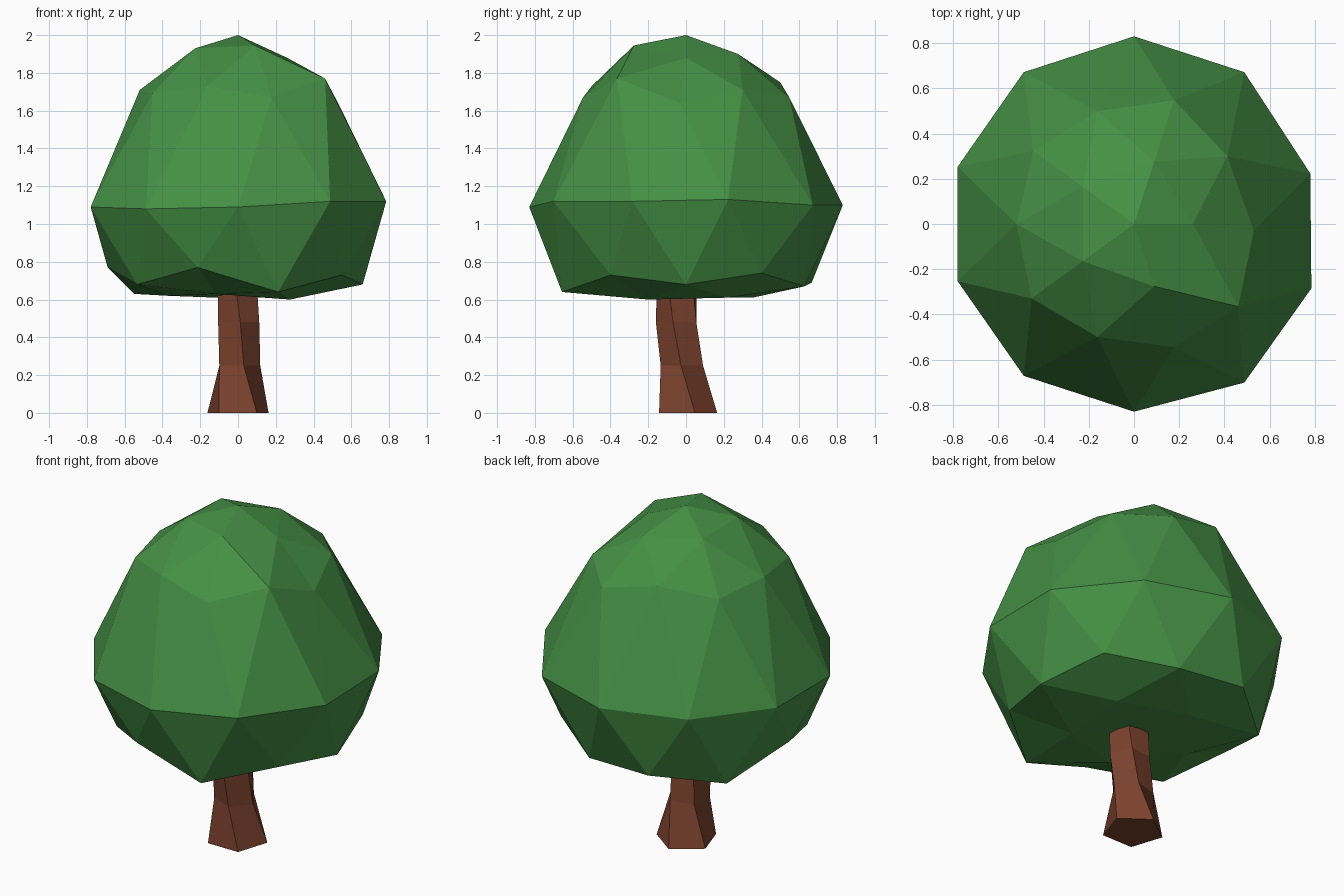
import bpy, bmesh
from math import cos, sin, radians, sqrt
from mathutils import Vector

if "Cube" in bpy.data.objects:
    bpy.data.objects.remove(bpy.data.objects["Cube"])


def finish(bm, name, color):
    bmesh.ops.recalc_face_normals(bm, faces=bm.faces)
    mesh = bpy.data.meshes.new(name)
    bm.to_mesh(mesh)
    bm.free()
    obj = bpy.data.objects.new(name, mesh)
    bpy.context.collection.objects.link(obj)
    mat = bpy.data.materials.new(name + "_material")
    mat.diffuse_color = color
    mat.use_nodes = True
    mat.node_tree.nodes["Principled BSDF"].inputs["Base Color"].default_value = mat.diffuse_color
    mesh.materials.append(mat)
    return obj


# Crown: a sphere of 80 triangles whose rings are reshaped
bm = bmesh.new()
bmesh.ops.create_icosphere(bm, subdivisions=2, radius=1)
unit = [(v, v.co.normalized()) for v in bm.verts]

# (level on the unit sphere, first angle, radii, heights)
rings = [
    (1.0, 0, [0.0], [2.0]),
    (0.851, 0, [.26, .29, .28, .28, .29], [1.88, 1.90, 1.92, 1.93, 1.945]),
    (0.526, 36, [.51, .525, .52, .525, .57], [1.71, 1.75, 1.71, 1.73, 1.77]),
    (0.447, 0, [.53, .575, .55, .56, .573], [1.64, 1.67, 1.68, 1.69, 1.67]),
    (0.0, 18, [.82, .83, .83, .83, .82, .82, .83, .83, .83, .825],
     [1.13, 1.10, 1.10, 1.10, 1.09, 1.09, 1.08, 1.09, 1.12, 1.12]),
    (-0.447, 36, [.68, .70, .69, .69, .68], [.74, .69, .77, .77, .73]),
    (-0.526, 0, [.66, .66, .68, .66, .69], [.68, .67, .63, .68, .64]),
    (-0.851, 36, [.37, .37, .37, .37, .34], [.61, .61, .62, .63, .60]),
    (-1.0, 0, [0.0], [.62]),
]
for level, start, radii, heights in rings:
    flat = sqrt(1 - level * level)
    for k, (r, z) in enumerate(zip(radii, heights)):
        a = radians(start + 360 * k / len(radii))
        target = Vector((flat * cos(a), flat * sin(a), level))
        vert = min(unit, key=lambda p: (p[1] - target).length)[0]
        x, y = r * cos(a), r * sin(a)
        if level >= 0 and x > 0.45 and y < 0.3:
            y -= 0.03
        vert.co = (x, y, z)
finish(bm, "crown", (0.06, 0.28, 0.06, 1))

# Trunk: five-sided rings, flared at the foot and twisting upwards
bm = bmesh.new()
loops = []
for z, r, twist, cy in [(0, .17, 0, -.005), (.25, .118, -21, -.02),
                        (.48, .115, -30, -.045), (.75, .11, -48, -.045)]:
    loops.append([bm.verts.new((r * cos(radians(18 + 72 * k + twist)),
                                cy + r * sin(radians(18 + 72 * k + twist)), z))
                  for k in range(5)])
for low, high in zip(loops, loops[1:]):
    for k in range(5):
        n = (k + 1) % 5
        bm.faces.new((low[k], low[n], high[n], high[k]))
bm.faces.new(loops[0][::-1])
bm.faces.new(loops[-1])
finish(bm, "trunk", (0.2, 0.055, 0.027, 1))
